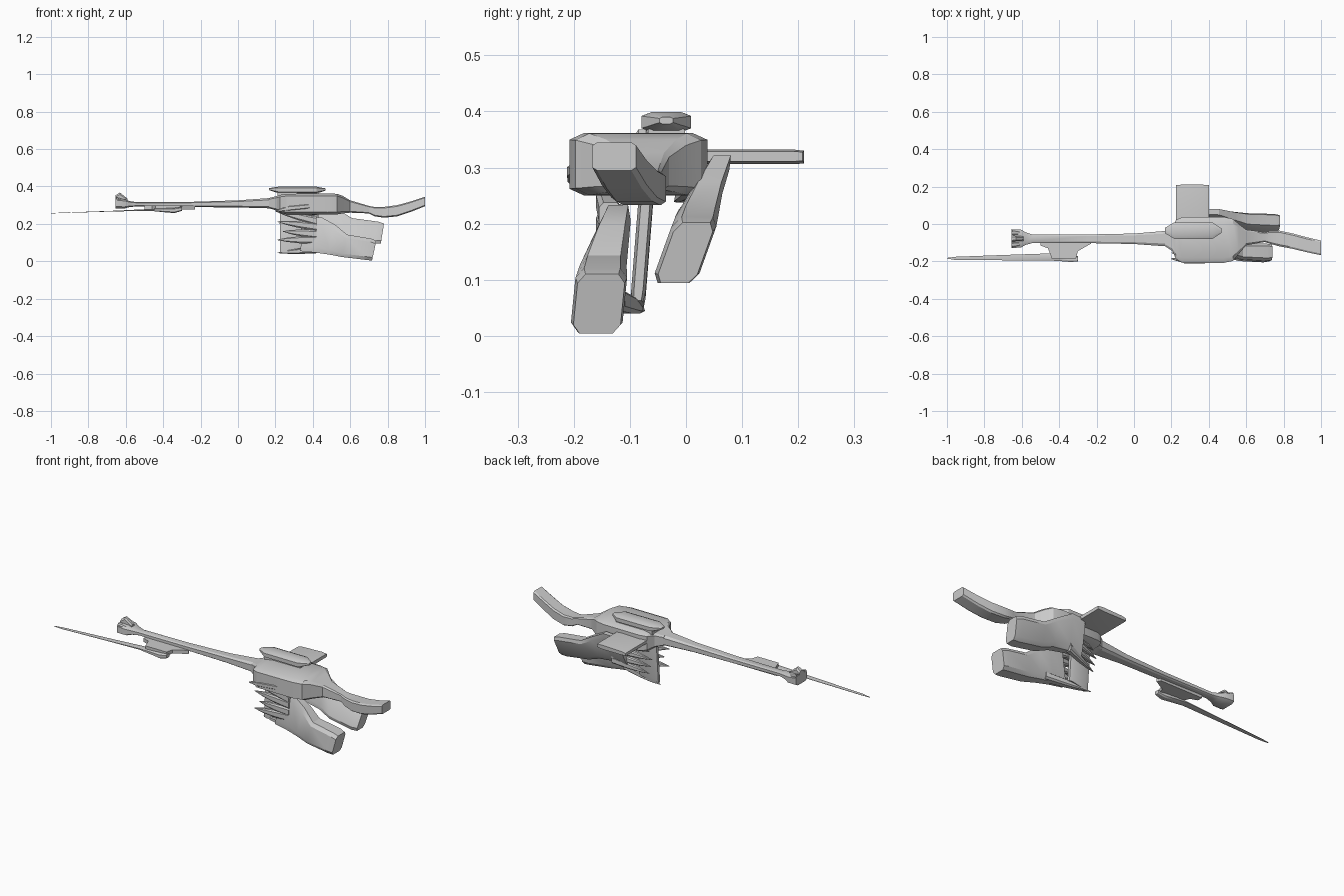
import bpy, bmesh, math


def finish(name, bm):
    bmesh.ops.recalc_face_normals(bm, faces=bm.faces)
    me = bpy.data.meshes.new(name)
    bm.to_mesh(me)
    bm.free()
    ob = bpy.data.objects.new(name, me)
    bpy.context.collection.objects.link(ob)
    bpy.ops.object.select_all(action='DESELECT')
    ob.select_set(True)
    bpy.context.view_layer.objects.active = ob
    bpy.ops.object.shade_smooth_by_angle(angle=math.radians(28))
    return ob


def loft(name, stations, cut=0.3, lean=0.0, rake=0.0):
    """Chamfered rectangles (x, y, z, half y, half z) joined along x."""
    bm = bmesh.new()
    k = 1 - cut
    shape = [(1, k), (k, 1), (-k, 1), (-1, k), (-1, -k), (-k, -1), (k, -1), (1, -k)]
    rings = []
    for x, y, z, hy, hz in stations:
        rings.append([bm.verts.new((x + rake * b * hz, y + a * hy + lean * b * hz, z + b * hz))
                      for a, b in shape])
    for r, s in zip(rings, rings[1:]):
        for i in range(8):
            j = (i + 1) % 8
            bm.faces.new((r[i], r[j], s[j], s[i]))
    bm.faces.new(rings[0])
    bm.faces.new(rings[-1][::-1])
    return finish(name, bm)


def slab(name, outline, z0, z1):
    """Flat outline in xy given a thickness in z."""
    bm = bmesh.new()
    lo = [bm.verts.new((x, y, z0)) for x, y in outline]
    hi = [bm.verts.new((x, y, z1)) for x, y in outline]
    n = len(outline)
    for i in range(n):
        j = (i + 1) % n
        bm.faces.new((lo[i], lo[j], hi[j], hi[i]))
    bm.faces.new(lo[::-1])
    bm.faces.new(hi)
    return finish(name, bm)


def spike(name, base, tip, hy, hz):
    (x0, y0, z0), (x1, y1, z1) = base, tip
    st = []
    for t, s in ((0, 1), (0.45, 0.8), (0.75, 0.5), (1, 0.06)):
        st.append((x0 + (x1 - x0) * t, y0 + (y1 - y0) * t, z0 + (z1 - z0) * t, hy * s, hz * s))
    return loft(name, st, 0.4)


# Body flowing into the curved rear stock
loft("body_and_stock", [
    (0.165, -0.078, 0.311, 0.040, 0.027), (0.205, -0.080, 0.310, 0.065, 0.038),
    (0.225, -0.083, 0.307, 0.105, 0.048), (0.26, -0.085, 0.306, 0.123, 0.055),
    (0.48, -0.085, 0.306, 0.123, 0.056), (0.53, -0.085, 0.306, 0.112, 0.055),
    (0.56, -0.080, 0.303, 0.080, 0.047), (0.60, -0.072, 0.293, 0.042, 0.033),
    (0.70, -0.070, 0.276, 0.026, 0.020), (0.73, -0.072, 0.266, 0.035, 0.025),
    (0.78, -0.078, 0.262, 0.042, 0.029), (0.85, -0.092, 0.270, 0.041, 0.030),
    (0.92, -0.110, 0.291, 0.040, 0.028), (1.00, -0.128, 0.320, 0.039, 0.025)], 0.22)

# Long tapering barrel and flared muzzle
loft("barrel", [
    (0.18, -0.078, 0.311, 0.042, 0.028), (0.0, -0.079, 0.307, 0.028, 0.019),
    (-0.25, -0.079, 0.304, 0.023, 0.014), (-0.54, -0.079, 0.305, 0.022, 0.011),
    (-0.58, -0.078, 0.306, 0.034, 0.016), (-0.605, -0.078, 0.307, 0.048, 0.024),
    (-0.655, -0.078, 0.310, 0.050, 0.027)], 0.35)
loft("muzzle_sight", [
    (-0.655, -0.078, 0.335, 0.020, 0.018), (-0.632, -0.078, 0.345, 0.014, 0.023),
    (-0.59, -0.078, 0.325, 0.012, 0.010)], 0.5)
for y in (-0.112, -0.044):
    spike("muzzle_lug", (-0.652, y, 0.325), (-0.57, y * 0.7 - 0.023, 0.31), 0.014, 0.018)

# Thin side blade with its hub and bracket
loft("side_blade", [
    (-1.0, -0.183, 0.257, 0.002, 0.001), (-0.95, -0.184, 0.259, 0.009, 0.001),
    (-0.65, -0.179, 0.269, 0.015, 0.002), (-0.47, -0.176, 0.275, 0.018, 0.005),
    (-0.40, -0.178, 0.273, 0.020, 0.010), (-0.34, -0.183, 0.272, 0.020, 0.014),
    (-0.30, -0.186, 0.280, 0.014, 0.010)], 0.4)
slab("blade_bracket", [
    (-0.44, -0.185), (-0.31, -0.185), (-0.30, -0.145), (-0.23, -0.105), (-0.24, -0.085),
    (-0.50, -0.085), (-0.50, -0.115), (-0.46, -0.13), (-0.45, -0.155)], 0.278, 0.298)

# Top pod on a short mount
loft("top_pod", [
    (0.165, -0.035, 0.386, 0.014, 0.005), (0.215, -0.035, 0.382, 0.044, 0.017),
    (0.42, -0.035, 0.381, 0.044, 0.018), (0.468, -0.035, 0.384, 0.012, 0.006)], 0.4)
loft("pod_mount", [(0.21, -0.035, 0.358, 0.033, 0.014), (0.43, -0.035, 0.358, 0.033, 0.014)])

# Flat paddle on the far side
loft("side_paddle", [
    (0.225, 0.10, 0.315, 0.108, 0.008), (0.25, 0.10, 0.317, 0.110, 0.011),
    (0.37, 0.10, 0.319, 0.110, 0.013), (0.40, 0.10, 0.320, 0.108, 0.009)], 0.15)

# Front grip arm
loft("front_arm", [
    (0.35, -0.125, 0.145, 0.018, 0.090), (0.43, -0.130, 0.140, 0.025, 0.093),
    (0.50, -0.140, 0.117, 0.033, 0.080), (0.57, -0.152, 0.083, 0.042, 0.060),
    (0.70, -0.155, 0.064, 0.046, 0.057), (0.728, -0.155, 0.057, 0.042, 0.053)],
    0.3, 0.10, 0.22)

# Rear grip arm, leaning outward
loft("rear_arm", [
    (0.36, 0.035, 0.235, 0.018, 0.085), (0.44, 0.034, 0.237, 0.022, 0.085),
    (0.53, 0.018, 0.207, 0.030, 0.066), (0.60, 0.005, 0.173, 0.038, 0.058),
    (0.74, -0.001, 0.153, 0.040, 0.059), (0.772, -0.001, 0.148, 0.035, 0.054)],
    0.3, 0.36, 0.16)

# Pointed fins at the forward end of each arm
for zb, zt, tx in ((0.215, 0.268, 0.20), (0.185, 0.212, 0.21), (0.145, 0.160, 0.24),
                   (0.115, 0.115, 0.21)):
    spike("front_fin", (0.42, -0.135, zb), (tx, -0.155, zt), 0.020, 0.023)
spike("front_low_fin", (0.46, -0.135, 0.065), (0.21, -0.075, 0.045), 0.026, 0.020)
for zb, zt, tx in ((0.27, 0.24, 0.24), (0.23, 0.20, 0.22), (0.19, 0.16, 0.23),
                   (0.165, 0.12, 0.24)):
    spike("rear_fin", (0.43, 0.02, zb), (tx, -0.02, zt), 0.018, 0.020)

# Spindle on the front face of the body
loft("front_spindle", [
    (0.20, -0.185, 0.268, 0.003, 0.003), (0.27, -0.195, 0.283, 0.016, 0.014),
    (0.37, -0.196, 0.293, 0.016, 0.013), (0.425, -0.195, 0.295, 0.003, 0.003)], 0.4)

# Upright strut between the two arms
loft("centre_strut", [
    (0.225, -0.078, 0.155, 0.008, 0.108), (0.245, -0.078, 0.155, 0.013, 0.110),
    (0.32, -0.078, 0.165, 0.013, 0.105), (0.34, -0.078, 0.165, 0.008, 0.102)], 0.2, 0.08)
